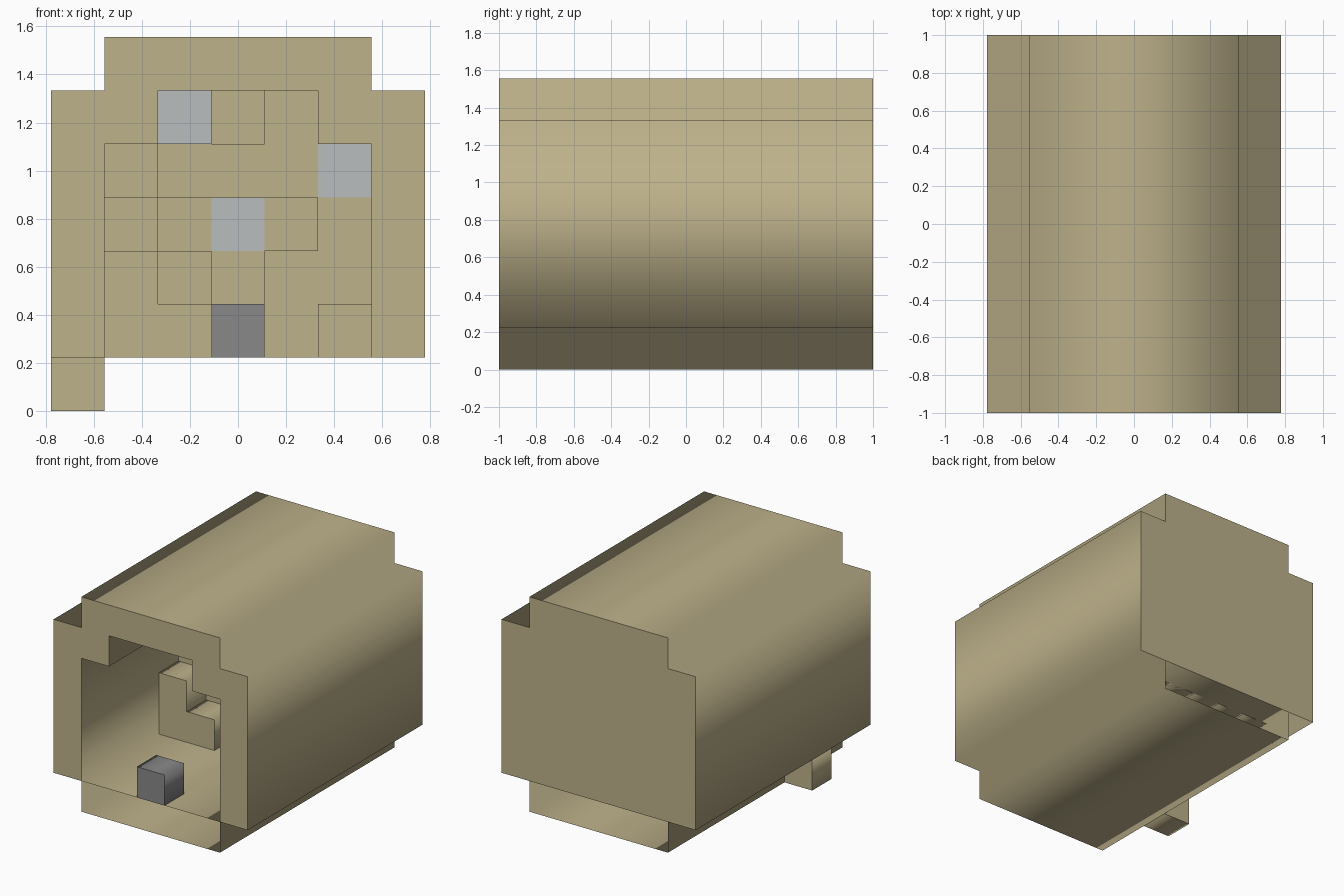
import bpy
from math import pi

U = 2 / 9          # edge length of one block
LENGTH = 9         # model length in blocks

cube = bpy.data.objects.get("Cube")
if cube:
    bpy.data.objects.remove(cube)


def material(name, rgb):
    mat = bpy.data.materials.new(name)
    mat.use_nodes = True
    mat.diffuse_color = (*rgb, 1)
    mat.node_tree.nodes["Principled BSDF"].inputs["Base Color"].default_value = (*rgb, 1)
    return mat


SAND = material("sandstone", (0.515, 0.445, 0.258))
GREY = material("dark grey", (0.25, 0.25, 0.25))
PALE = material("pale blue grey", (0.48, 0.51, 0.515))


def mirrored(half):
    """Close a right-hand profile by reflecting it across x = 0."""
    return half + [(-x, z) for x, z in reversed(half)]


def prism(name, loops, near, far, mat):
    """Extrude loops (x, z in blocks) between two depths from the front."""
    curve = bpy.data.curves.new(name, "CURVE")
    curve.dimensions = "2D"
    curve.fill_mode = "BOTH"
    curve.extrude = (far - near) * U / 2
    for loop in loops:
        spline = curve.splines.new("POLY")
        spline.points.add(len(loop) - 1)
        for point, (x, z) in zip(spline.points, loop):
            point.co = (x * U, z * U, 0, 1)
        spline.use_cyclic_u = True
    obj = bpy.data.objects.new(name, curve)
    bpy.context.collection.objects.link(obj)
    obj.rotation_euler.x = pi / 2
    obj.location.y = ((near + far) / 2 - LENGTH / 2) * U
    bpy.ops.object.select_all(action="DESELECT")
    obj.select_set(True)
    bpy.context.view_layer.objects.active = obj
    bpy.ops.object.convert(target="MESH")
    obj = bpy.context.view_layer.objects.active
    obj.data.materials.clear()
    obj.data.materials.append(mat)
    return obj


def block(name, col, row, w, h, near, far, mat):
    """Box starting at a column (0 is the middle) and row."""
    x = col - 0.5
    loop = [(x, row), (x + w, row), (x + w, row + h), (x, row + h)]
    return prism(name, [loop], near, far, mat)


# Hollow shell and its closed back
outer = mirrored([(2.5, 0), (2.5, 1), (3.5, 1), (3.5, 6), (2.5, 6), (2.5, 7)])
inner = mirrored([(2.5, 1), (2.5, 5), (1.5, 5), (1.5, 6)])
prism("shell", [outer, inner], 0, LENGTH, SAND)
prism("back_wall", [inner], 8, LENGTH, SAND)

# Stepped rock filling the rear: column, row, width, height, depth
rocks = {
    "left_step": (-2, 1, 1, 2, 4),
    "low_step": (-1, 1, 1, 1, 4),
    "left_ledge": (-2, 3, 1, 1, 5),
    "low_ledge": (-1, 2, 1, 1, 5),
    "upper_ledge": (-2, 4, 1, 1, 6),
    "middle_ledge_a": (-1, 3, 1, 1, 6),
    "middle_ledge_b": (1, 3, 1, 1, 6),
    "middle_pillar": (0, 1, 1, 2, 6),
    "corner_rock": (2, 1, 1, 1, 6),
    "rear_band": (-1, 4, 3, 1, 7),
    "rear_top": (1, 5, 1, 1, 7),
    "rear_side": (2, 2, 1, 2, 7),
    "rear_low": (1, 1, 1, 2, 7),
}
for name, (col, row, w, h, near) in rocks.items():
    block(name, col, row, w, h, near, 8, SAND)

# Pale ore blocks set into the rock
for name, col, row, near in (("ore_top", -1, 5, 6), ("ore_middle", 0, 3, 6), ("ore_side", 2, 4, 7)):
    block(name, col, row, 1, 1, near, 8, PALE)

# Grey block at the entrance and the outside foot block
block("entrance_block", 0, 1, 1, 1, 0, 1, GREY)
block("foot_block", -3, 0, 1, 1, 2, 3, SAND)
